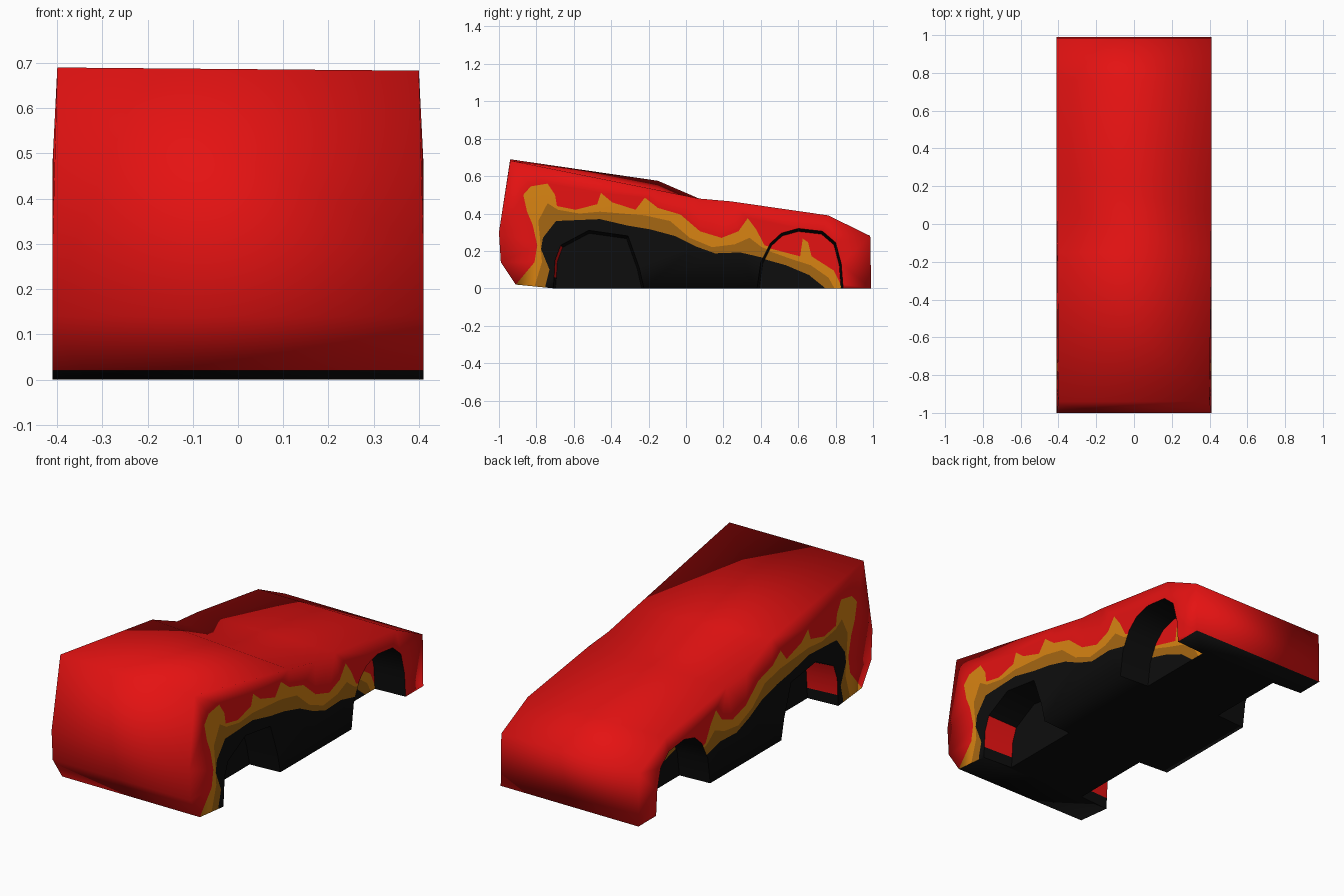
import bpy, bmesh, math
from mathutils import Vector
from mathutils.geometry import delaunay_2d_cdt

if "Cube" in bpy.data.objects:
    bpy.data.objects.remove(bpy.data.objects["Cube"])

RED, LIGHT, DARK, BLACK = range(4)


def material(name, rgb):
    m = bpy.data.materials.new(name)
    m.diffuse_color = (*rgb, 1)
    m.use_nodes = True
    m.node_tree.nodes["Principled BSDF"].inputs["Base Color"].default_value = m.diffuse_color
    return m


MATS = [material("body_red", (0.78, 0.006, 0.006)),
        material("light_orange", (0.69, 0.23, 0.006)),
        material("dark_orange", (0.38, 0.135, 0.006)),
        material("black", (0.004, 0.004, 0.004))]

# Side profile (y, z), starting at the front bottom; the roof differs left and right
LOWER = [(0.99, 0), (0.985, 0.28), (0.76, 0.39), (0.24, 0.465), (0.07, 0.48)]
FRONT = [(-1.0, 0.3), (-0.99, 0.14), (-0.91, 0.02), (-0.71, 0)]
PROFILE = {-1: LOWER + [(-0.15, 0.575), (-0.94, 0.69)] + FRONT,
           1: LOWER + [(-0.15, 0.525), (-0.94, 0.683)] + FRONT}

# Wheel arch openings
ARCHES = [[(-0.71, 0), (-0.705, 0.06), (-0.70, 0.15), (-0.67, 0.23), (-0.52, 0.31),
           (-0.31, 0.28), (-0.25, 0.11), (-0.225, 0)],
          [(0.38, 0), (0.40, 0.14), (0.45, 0.24), (0.51, 0.295), (0.60, 0.32),
           (0.73, 0.305), (0.80, 0.245), (0.83, 0.13), (0.84, 0)]]
WELL_X = 0.235

# Flame paint outlines, from the widest colour to the innermost
FLAMES = [
    (LIGHT, [(-0.92, -0.03), (-0.91, 0.02), (-0.81, 0.14), (-0.795, 0.23), (-0.82, 0.34),
             (-0.85, 0.41), (-0.87, 0.50), (-0.83, 0.545), (-0.74, 0.56), (-0.70, 0.50),
             (-0.69, 0.44), (-0.59, 0.42), (-0.475, 0.45), (-0.455, 0.51), (-0.395, 0.46),
             (-0.27, 0.42), (-0.22, 0.485), (-0.15, 0.43), (-0.03, 0.395), (0.075, 0.305),
             (0.19, 0.27), (0.28, 0.305), (0.33, 0.375), (0.375, 0.315), (0.42, 0.23),
             (0.61, 0.18), (0.625, 0.28), (0.655, 0.26), (0.675, 0.18), (0.80, 0.10),
             (0.84, 0.02), (0.84, -0.03)]),
    (DARK, [(-0.81, -0.03), (-0.81, 0.01), (-0.77, 0.14), (-0.78, 0.26), (-0.79, 0.36),
            (-0.74, 0.455), (-0.685, 0.42), (-0.57, 0.40), (-0.46, 0.41), (-0.22, 0.39),
            (-0.085, 0.36), (0.02, 0.27), (0.14, 0.22), (0.26, 0.235), (0.34, 0.27),
            (0.405, 0.22), (0.56, 0.165), (0.67, 0.13), (0.77, 0.06), (0.82, -0.03)]),
    (BLACK, [(-0.75, -0.03), (-0.75, 0.02), (-0.73, 0.10), (-0.775, 0.21), (-0.765, 0.27),
             (-0.695, 0.36), (-0.46, 0.37), (-0.31, 0.335), (-0.19, 0.315), (-0.06, 0.28),
             (0.05, 0.225), (0.155, 0.187), (0.29, 0.192), (0.405, 0.165), (0.53, 0.13),
             (0.66, 0.075), (0.79, -0.03)])]


def inside(p, poly):
    hit = False
    for (ay, az), (by, bz) in zip(poly, poly[1:] + poly[:1]):
        if (az > p[1]) != (bz > p[1]) and p[0] < ay + (by - ay) * (p[1] - az) / (bz - az):
            hit = not hit
    return hit


def add(bm, pts, mat, outward):
    """Add one face, wound so that it looks towards the outward direction."""
    f = bm.faces.new([bm.verts.new(p) for p in pts])
    f.normal_update()
    if f.normal.dot(Vector(outward)) < 0:
        f.normal_flip()
    f.material_index = mat


def finish(bm, name, angle=None):
    bmesh.ops.remove_doubles(bm, verts=bm.verts, dist=0.0003)
    me = bpy.data.meshes.new(name)
    bm.to_mesh(me)
    bm.free()
    for m in MATS:
        me.materials.append(m)
    me.shade_smooth()
    if angle:
        me.set_sharp_from_angle(angle=math.radians(angle))
    bpy.context.collection.objects.link(bpy.data.objects.new(name, me))


def skin(side, p):
    return (side * (0.41 - 0.05 * max(0, p[1] - 0.48)), p[0], p[1])


def deep(side, p, arch):
    """Point on the inner wall of a wheel well, slightly tapered."""
    c = (arch[0][0] + arch[-1][0]) / 2
    return (side * WELL_X, c + (p[0] - c) * 0.95, p[1] * 0.95)


shell, wells = bmesh.new(), bmesh.new()

# Side panels and inner well walls, cut along the paint outlines
for side, outline in PROFILE.items():
    coords, edges = [], []
    for loop in [outline] + ARCHES + [pts for _, pts in FLAMES]:
        n = len(coords)
        coords += [Vector(p) for p in loop]
        edges += [(n + i, n + (i + 1) % len(loop)) for i in range(len(loop))]
    vs, _, tris, *_ = delaunay_2d_cdt(coords, edges, [], 0, 1e-5)
    for t in tris:
        tri = [vs[i] for i in t]
        c = sum(tri, Vector((0, 0))) / len(tri)
        if not inside(c, outline):
            continue
        mat = RED
        for colour, pts in FLAMES:
            if inside(c, pts):
                mat = colour
        arch = next((a for a in ARCHES if inside(c, a)), None)
        if arch:
            add(wells, [deep(side, p, arch) for p in tri], mat, (side, 0, 0))
        else:
            add(shell, [skin(side, p) for p in tri], mat, (side, 0, 0))

    # Wheel well linings
    for arch in ARCHES:
        mid = Vector((0, (arch[0][0] + arch[-1][0]) / 2, 0.1))
        for i, (a, b) in enumerate(zip(arch, arch[1:])):
            mat = RED if arch is ARCHES[0] and i in (1, 2) else BLACK
            pts = [skin(side, a), skin(side, b), deep(side, b, arch), deep(side, a, arch)]
            add(wells, pts, mat, mid - Vector((0, (a[0] + b[0]) / 2, (a[1] + b[1]) / 2)))

# Rear, roof, nose and front lip: strips across the width
left, right = PROFILE[-1], PROFILE[1]
for i in range(len(left) - 1):
    a, b, c, d = left[i], left[i + 1], right[i + 1], right[i]
    lip = i == len(left) - 2
    out = Vector((0, a[0] + b[0], a[1] + b[1] - 0.6))
    if lip:
        out = (0, 0, -1)
    elif 2 <= i <= 5 or i == 1:
        out = (0, 0, 1)
    add(shell, [skin(-1, a), skin(-1, b), skin(1, c), skin(1, d)], BLACK if lip else RED, out)

# Flat underside, notched at the wheel wells
edge = []
for arch in ARCHES:
    a, b = arch[0], arch[-1]
    edge += [(0.41, a[0]), (WELL_X, deep(1, a, arch)[1]),
             (WELL_X, deep(1, b, arch)[1]), (0.41, b[0])]
edge.append((0.41, 0.99))
add(shell, [(x, y, 0) for x, y in edge] + [(-x, y, 0) for x, y in reversed(edge)],
    BLACK, (0, 0, -1))

finish(shell, "body_shell")
finish(wells, "wheel_wells", 40)
